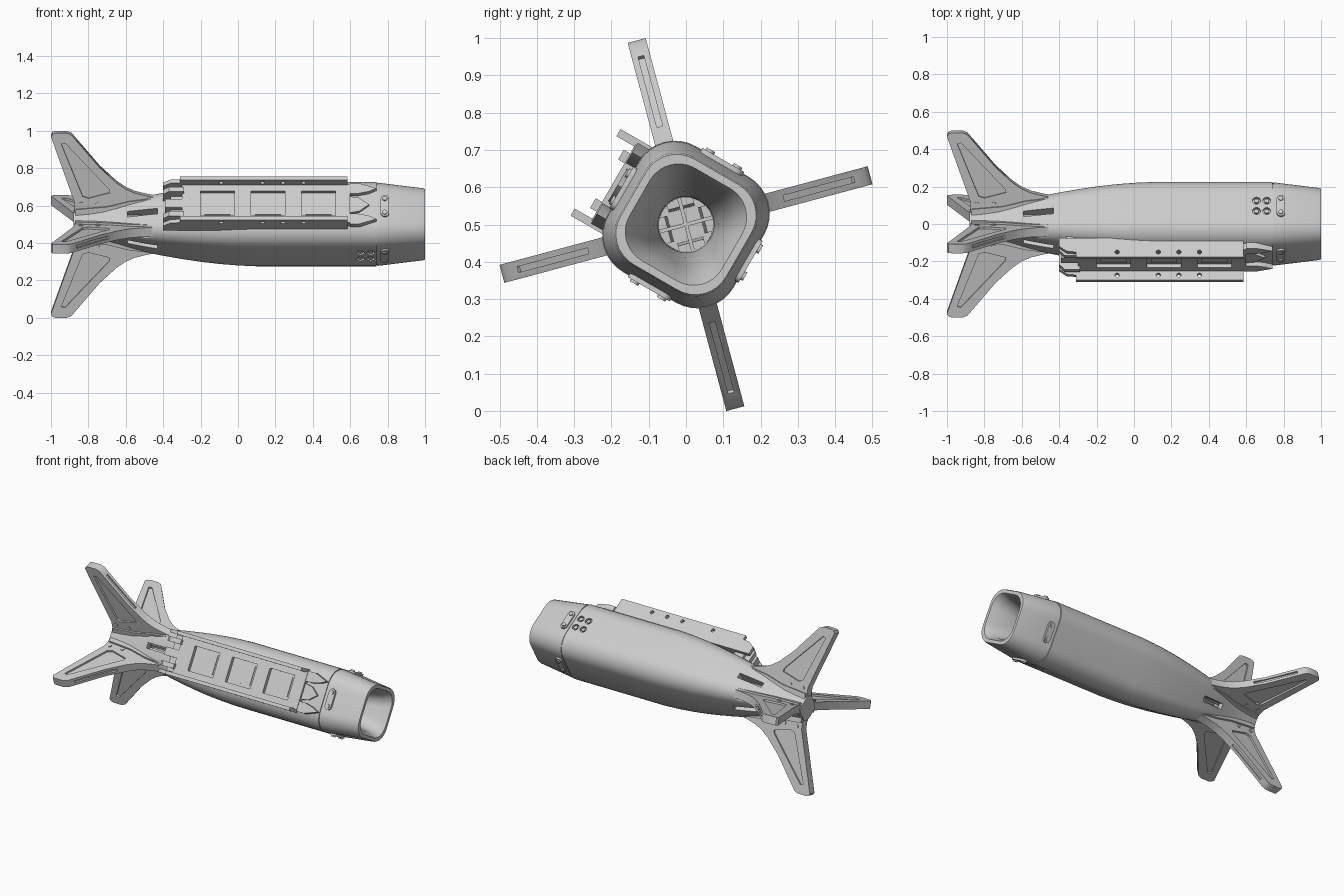
import bpy, bmesh
from math import sin, cos, pi, radians, sqrt
from mathutils import Matrix

if "Cube" in bpy.data.objects:
    bpy.data.objects.remove(bpy.data.objects["Cube"])


def frame(deg):
    """Local axes: x along the body, y across a face, z outward at the given angle."""
    c, s = cos(radians(deg)), sin(radians(deg))
    return Matrix(((1, 0, 0, 0), (0, s, c, 0), (0, -c, s, 0.5), (0, 0, 0, 1)))


def finish(name, bm, m=None):
    bmesh.ops.recalc_face_normals(bm, faces=bm.faces)
    me = bpy.data.meshes.new(name)
    bm.to_mesh(me)
    bm.free()
    if m:
        me.transform(m)
    ob = bpy.data.objects.new(name, me)
    bpy.context.collection.objects.link(ob)
    return ob


def loft(name, rings):
    bm = bmesh.new()
    vs = [[bm.verts.new(p) for p in r] for r in rings]
    n = len(vs[0])
    for a, b in zip(vs, vs[1:]):
        for i in range(n):
            bm.faces.new((a[i], a[(i + 1) % n], b[(i + 1) % n], b[i]))
    bm.faces.new(vs[0])
    bm.faces.new(vs[-1])
    return finish(name, bm)


def prism(name, pts, lo, hi, m, plan=True):
    """plan: outline in (x, across) raised outward; otherwise (x, outward) extruded across."""
    bm = bmesh.new()
    put = (lambda p, h: (p[0], p[1], h)) if plan else (lambda p, h: (p[0], h, p[1]))
    a = [bm.verts.new(put(p, lo)) for p in pts]
    b = [bm.verts.new(put(p, hi)) for p in pts]
    n = len(pts)
    for i in range(n):
        bm.faces.new((a[i], a[(i + 1) % n], b[(i + 1) % n], b[i]))
    bm.faces.new(a)
    bm.faces.new(b)
    return finish(name, bm, m)


def rect(x0, x1, y0, y1):
    return [(x0, y0), (x1, y0), (x1, y1), (x0, y1)]


def disc(x, y, r, n=20):
    return [(x + r * cos(2 * pi * i / n), y + r * sin(2 * pi * i / n)) for i in range(n)]


def pill(x, half, r, n=10):
    top = [(x + r * cos(pi * i / n), half - r + r * sin(pi * i / n)) for i in range(n + 1)]
    return top + [(2 * x - px, -py) for px, py in top]


def cut(ob, *cutters):
    for c in cutters:
        mod = ob.modifiers.new("cut", 'BOOLEAN')
        mod.operation, mod.solver, mod.object = 'DIFFERENCE', 'EXACT', c
        dg = bpy.context.evaluated_depsgraph_get()
        me = bpy.data.meshes.new_from_object(ob.evaluated_get(dg))
        ob.modifiers.clear()
        ob.data = me
        bpy.data.objects.remove(c)


def ring(x, a, k=0.58):
    """Rounded square of half width a, corner radius k * a, corners toward the fins."""
    r, pts = a * k, []
    for q in range(4):
        ca = radians(105 + 90 * q)
        d = (a - r) * sqrt(2)
        for i in range(9):
            t = radians(60 + 90 * q + 90 * i / 8)
            pts.append((x, d * cos(ca) + r * cos(t), 0.5 + d * sin(ca) + r * sin(t)))
    return pts


# Hollow body: tapered tail, straight middle, seam, nose, then funnel and inner tube
outer = [(-.88, .066), (-.8, .071), (-.72, .08), (-.64, .096), (-.56, .115), (-.48, .132),
         (-.4, .146), (-.3, .161), (-.2, .174), (-.1, .184), (0, .191), (.1, .195),
         (.74, .195), (.74, .19), (.747, .19), (.747, .193), (.99, .167), (1, .163)]
inner = [(1, .143, .62), (.95, .12, .65), (.85, .1, .75), (.72, .085, .9),
         (.6, .075, .98), (-.6, .072, .98)]
body = loft("body", [ring(*p) for p in outer] + [ring(*p) for p in inner])

# Tail vents on every face, counterbored screws on two of them
for f in (60, 150, 240, 330):
    m = frame(f)
    cut(body, prism("vent_cutter", rect(-.59, -.43, -.017, .017), .03, .25, m))
    # Raised strap with two screw heads on the nose
    prism("nose_strap", pill(.785, .065, .022), .17, .2, m)
    for s in (-1, 1):
        prism("strap_screw", disc(.785, s * .042, .013), .18, .207, m)
    if f in (60, 240):
        for x in (.655, .71):
            for s in (-1, 1):
                cut(body, prism("bore_cutter", disc(x, s * .032, .021), .18, .25, m))
                prism("body_screw", disc(x, s * .032, .012), .17, .193, m)

# Crossed plates inside the tube
for f in (15, 105):
    prism("inner_plate", rect(-.61, -.44, -.075, .075), -.005, .005, frame(f))

# Four swept fins with sunk side panels, leading edge groove and screws
fin_outline = [(-1, .49), (-.992, .505), (-.975, .511), (-.915, .511), (-.89, .5), (-.74, .32),
               (-.65, .235), (-.6, .2), (-.55, .178), (-.49, .163), (-.42, .15),
               (-.42, .11), (-.6, .08), (-.62, .02), (-.875, .02), (-.875, .13)]
panel = [(-.945, .45), (-.925, .455), (-.69, .2), (-.685, .18), (-.80, .15), (-.83, .16)]
groove = [(-.872, .46), (-.70, .263), (-.66, .295), (-.83, .495)]
for f in (15, 105, 195, 285):
    m = frame(f)
    fin = prism("fin", fin_outline, -.025, .025, m, False)
    cut(fin, prism("panel_cutter", panel, .014, .06, m, False),
        prism("panel_cutter", panel, -.06, -.014, m, False),
        prism("groove_cutter", groove, -.008, .008, m, False))
    for x in (-.84, -.75):
        prism("fin_screw", disc(x, .118, .011), -.03, .03, m, False)
    # Flared fin root blending into the body
    prism("fin_root", [(-.87, .09), (-.7, .105), (-.58, .135), (-.46, .15), (-.46, .05), (-.87, .03)],
          -.036, .036, m, False)

# Mounting rail on the front upper face
m = frame(150)
bed = prism("rail_bed", rect(-.3, .6, -.118, .118), .165, .225, m)
for x in (-.11, .16, .43):
    cut(bed, prism("window_cutter", rect(x - .09, x + .09, -.076, .076), .202, .3, m))
    prism("window_floor", rect(x - .07, x + .07, -.06, .06), .19, .207, m)
rail = [(-.4, .165), (-.4, .215), (-.36, .245), (-.31, .25), (-.31, .28), (.585, .28), (.585, .165)]
for s in (-1, 1):
    lo, hi = sorted((s * .112, s * .134))
    wall = prism("rail_wall", rail, lo, hi, m, False)
    cut(wall, *[prism("hole_cutter", disc(x, .25, .012), lo - .02, hi + .02, m, False)
                for x in (-.09, .13, .24, .35)])
    # Rear fingers and front claws
    lo, hi = sorted((s * .06, s * .09))
    prism("rear_finger", [(-.4, .14), (-.4, .215), (-.37, .245), (-.29, .245), (-.29, .14)],
          lo, hi, m, False)
    claw = [(.6, .125), (.65, .125), (.74, .095), (.7, .075), (.64, .062), (.6, .062)]
    prism("front_claw", [(x, s * y) for x, y in claw], .16, .222, m)
prism("rear_tongue", rect(-.39, -.29, -.025, .025), .13, .225, m)
prism("rear_bridge", rect(-.36, -.29, -.11, .11), .14, .195, m)
prism("front_tongue", [(.6, -.05), (.65, -.04), (.7, 0), (.65, .04), (.6, .05)], .17, .212, m)

# Smooth the rounded surfaces, keep the edges sharp
bpy.ops.object.select_all(action='SELECT')
bpy.context.view_layer.objects.active = body
bpy.ops.object.shade_smooth_by_angle(angle=radians(30))
